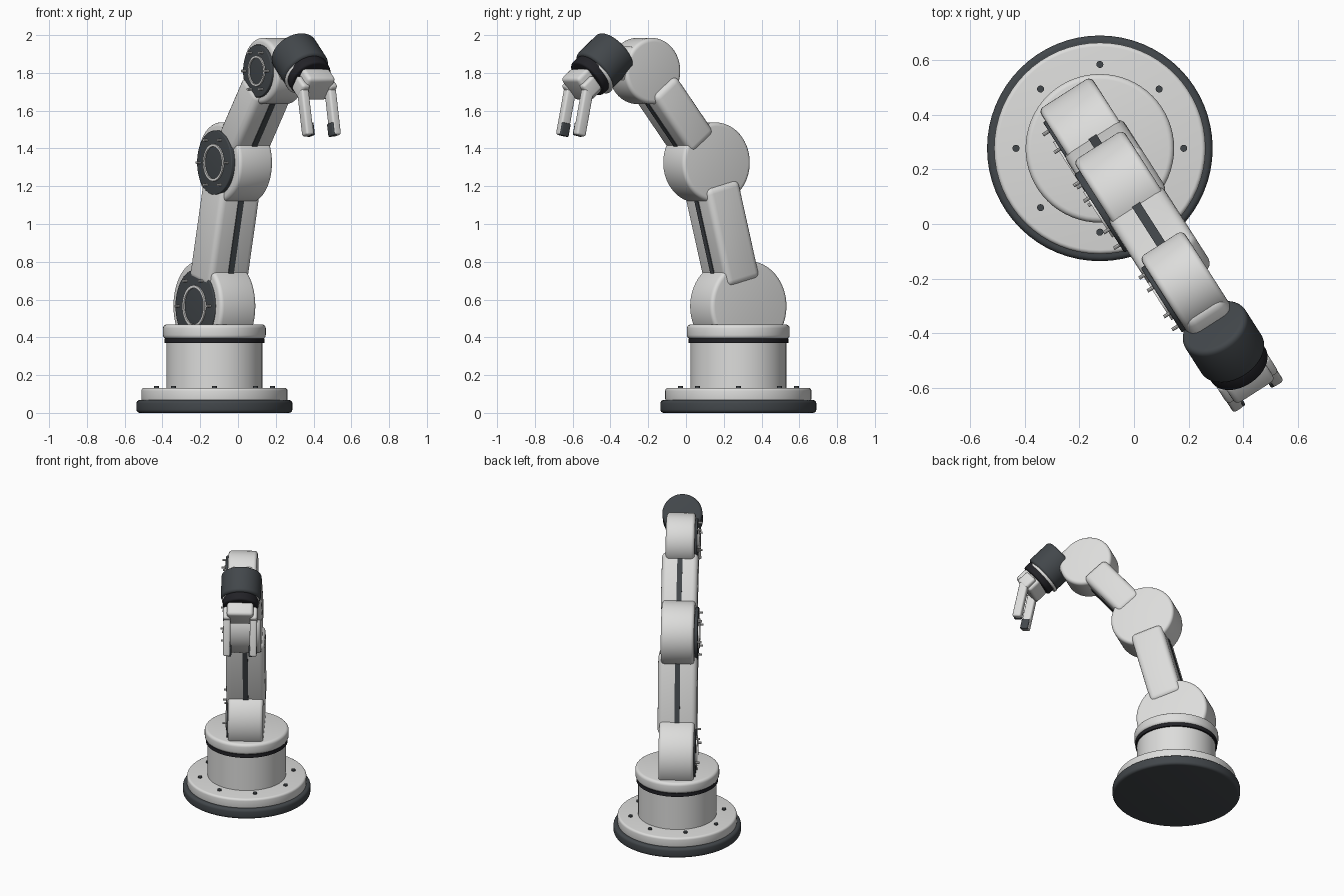
import bpy, bmesh, math
from mathutils import Matrix, Vector

cube = bpy.data.objects.get("Cube")
if cube:
    bpy.data.objects.remove(cube, do_unlink=True)


def material(name, rgb):
    m = bpy.data.materials.new(name)
    m.use_nodes = True
    m.diffuse_color = (*rgb, 1)
    m.node_tree.nodes["Principled BSDF"].inputs["Base Color"].default_value = (*rgb, 1)
    return m


LIGHT = material("light grey", (0.72, 0.72, 0.71))
DARK = material("dark slate", (0.055, 0.063, 0.07))
BLACK = material("near black", (0.016, 0.016, 0.02))

# The base stands off centre; the arm plane is turned about the vertical.
# In the arm frame x is reach, y is sideways and z is up.
BASE = Matrix.Translation((-0.125, 0.277, 0))
ARM = BASE @ Matrix.Rotation(math.radians(-57.4), 4, 'Z')


def finish(name, bm, matrix, mat, bevel):
    if bevel:
        sharp = [e for e in bm.edges if e.calc_face_angle(0) > 0.9]
        bmesh.ops.bevel(bm, geom=sharp, offset=bevel, segments=4,
                        profile=0.5, affect='EDGES', clamp_overlap=True)
    mesh = bpy.data.meshes.new(name)
    bm.to_mesh(mesh)
    bm.free()
    mesh.materials.append(mat)
    ob = bpy.data.objects.new(name, mesh)
    ob.matrix_world = matrix
    bpy.context.collection.objects.link(ob)
    bpy.ops.object.select_all(action='DESELECT')
    ob.select_set(True)
    bpy.context.view_layer.objects.active = ob
    bpy.ops.object.shade_smooth_by_angle(angle=math.radians(35))
    return ob


def cylinder(name, matrix, radius, depth, mat, bevel=0.0, sides=64):
    bm = bmesh.new()
    bmesh.ops.create_cone(bm, cap_ends=True, segments=sides, radius1=radius,
                          radius2=radius, depth=depth)
    return finish(name, bm, matrix, mat, bevel)


def box(name, matrix, size, mat, bevel=0.0):
    bm = bmesh.new()
    bmesh.ops.create_cube(bm, size=1)
    bmesh.ops.scale(bm, vec=size, verts=bm.verts)
    return finish(name, bm, matrix, mat, bevel)


def ring(name, matrix, outer, inner, depth, mat):
    bm = bmesh.new()
    profile = [(outer, -depth / 2), (outer, depth / 2), (inner, depth / 2), (inner, -depth / 2)]
    verts = [bm.verts.new((r, 0, z)) for r, z in profile]
    edges = [bm.edges.new((verts[i], verts[(i + 1) % 4])) for i in range(4)]
    bmesh.ops.spin(bm, geom=verts + edges, axis=(0, 0, 1), cent=(0, 0, 0),
                   angle=math.tau, steps=48, use_merge=True)
    bmesh.ops.remove_doubles(bm, verts=bm.verts, dist=1e-5)
    bmesh.ops.recalc_face_normals(bm, faces=bm.faces)
    return finish(name, bm, matrix, mat, 0)


def tilt(u, z, degrees, side=0.0):
    """Arm-plane placement whose local z leans forward by the given angle."""
    return ARM @ Matrix.Translation((u, side, z)) @ Matrix.Rotation(math.radians(degrees), 4, 'Y')


def shift(x, y, z):
    return Matrix.Translation((x, y, z))


# Turned base
for name, r, low, high, mat, bevel in (
        ("foot_ring", 0.413, 0, 0.068, DARK, 0.018),
        ("base_plate", 0.387, 0.06, 0.132, LIGHT, 0.015),
        ("column", 0.254, 0.12, 0.375, LIGHT, 0),
        ("column_seal", 0.265, 0.37, 0.395, BLACK, 0),
        ("turntable", 0.272, 0.392, 0.468, LIGHT, 0.02)):
    cylinder(name, BASE @ shift(0, 0, (low + high) / 2), r, high - low, mat, bevel)
for i in range(8):
    a = i * math.tau / 8
    cylinder(f"base_bolt_{i + 1}", BASE @ shift(0.307 * math.cos(a), 0.307 * math.sin(a), 0.134),
             0.013, 0.016, DARK, sides=12)


# Joints: rounded drum, dark side cap, trim ring and screws
def joint(name, u, z, radius, half, cap_half):
    axis = tilt(u, z, 0) @ Matrix.Rotation(math.pi / 2, 4, 'X')   # local z points to the cap side
    cylinder(name + "_drum", axis, radius, half * 2, LIGHT, 0.022, 80)
    cap = radius * 0.8
    cylinder(name + "_cap", axis @ shift(0, 0, cap_half - 0.02), cap, 0.04, DARK, 0.005)
    ring(name + "_trim", axis @ shift(0, 0, cap_half), cap * 0.58, cap * 0.5, 0.016, LIGHT)
    for i in range(6):
        a = i * math.tau / 6
        r = cap * 0.8
        cylinder(f"{name}_screw_{i + 1}",
                 axis @ shift(r * math.cos(a), r * math.sin(a), cap_half + 0.008),
                 0.007, 0.034, LIGHT, sides=10)


joint("shoulder", 0.0, 0.565, 0.24, 0.114, 0.124)
joint("elbow", 0.2, 1.325, 0.213, 0.108, 0.13)
joint("wrist", 0.59, 1.81, 0.175, 0.094, 0.11)


# Arm links with a dark strip on the front and back
def link(name, u, z, degrees, width, side, length, strip):
    place = tilt(u, z, degrees)
    box(name, place, (width, side, length), LIGHT, 0.035)
    for label, s in (("front", 1), ("back", -1)):
        box(f"{name}_{label}_strip", place @ shift(s * width / 2, 0, 0),
            (0.009, 0.034, strip), DARK)


link("upper_arm", 0.105, 0.95, 14.7, 0.215, 0.254, 0.54, 0.42)
link("forearm", 0.407, 1.58, 38.8, 0.185, 0.236, 0.39, 0.29)

# Tool head: neck, motor housing, retaining collar and seal
tool = tilt(0.84, 1.86, 130)
box("tool_neck", tilt(0.72, 1.845, 130), (0.15, 0.18, 0.17), LIGHT, 0.04)
cylinder("tool_housing", tool, 0.13, 0.18, DARK, 0.02)
cylinder("tool_collar", tool @ shift(0.014, 0, 0.094), 0.122, 0.02, LIGHT, 0.006)
cylinder("tool_seal", tool @ shift(0, 0, 0.115), 0.116, 0.06, BLACK, 0.012)

# Gripper: palm and a mirrored pair of fingers with dark grip pads
box("palm", tool @ shift(0, 0, 0.187), (0.15, 0.172, 0.095), LIGHT, 0.02)
for label, s in (("left", 1), ("right", -1)):
    finger = tilt(1.028, 1.59, 168, s * 0.086)
    box(f"{label}_knuckle", tilt(0.985, 1.725, 130, s * 0.086), (0.09, 0.05, 0.09), LIGHT, 0.016)
    box(f"{label}_finger", finger, (0.058, 0.046, 0.25), LIGHT, 0.012)
    box(f"{label}_grip_pad", finger @ shift(0, -s * 0.018, 0.092), (0.052, 0.024, 0.07), DARK, 0.006)
